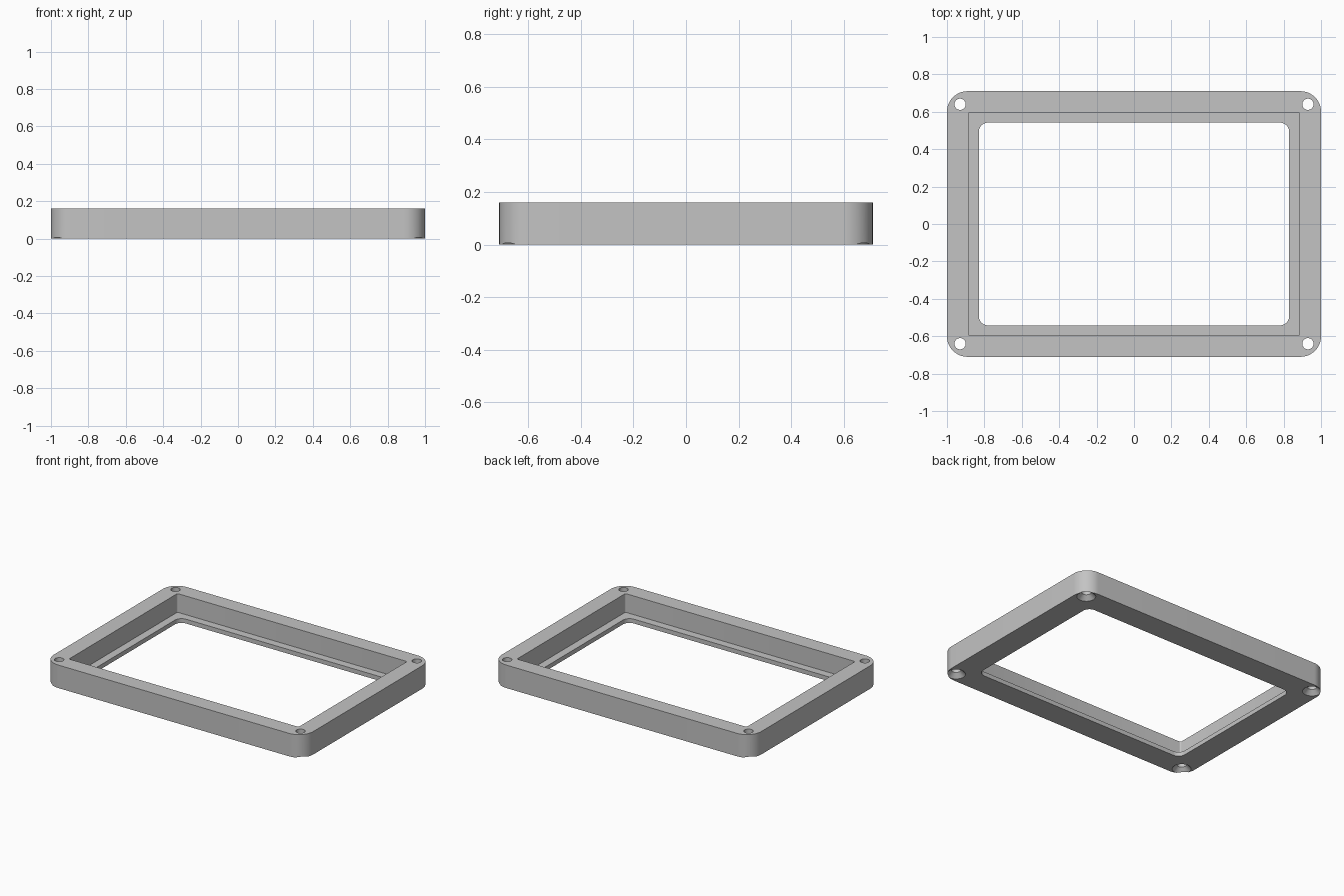
import bpy
import bmesh
from math import cos, sin, pi

if "Cube" in bpy.data.objects:
    bpy.data.objects.remove(bpy.data.objects["Cube"], do_unlink=True)

HALF_X, HALF_Y, HEIGHT = 1.0, 0.71, 0.16
LIP = 0.03

grey = bpy.data.materials.new("plain_grey")
grey.use_nodes = True
colour = (0.55, 0.55, 0.55, 1)
grey.diffuse_color = colour
grey.node_tree.nodes["Principled BSDF"].inputs["Base Color"].default_value = colour


def add_stack(bm, rings):
    """Close a solid through a stack of matching point rings."""
    loops = [[bm.verts.new(p) for p in ring] for ring in rings]
    n = len(loops[0])
    bm.faces.new(loops[0][::-1])
    bm.faces.new(loops[-1])
    for low, high in zip(loops, loops[1:]):
        for i in range(n):
            j = (i + 1) % n
            bm.faces.new((low[i], low[j], high[j], high[i]))


def make_object(name, bm):
    mesh = bpy.data.meshes.new(name)
    bm.to_mesh(mesh)
    bm.free()
    mesh.materials.append(grey)
    obj = bpy.data.objects.new(name, mesh)
    bpy.context.collection.objects.link(obj)
    return obj


def rounded_slab(name, hx, hy, radius, z0, z1, steps=16):
    outline = []
    for quarter, (sx, sy) in enumerate([(1, 1), (-1, 1), (-1, -1), (1, -1)]):
        for k in range(steps + 1):
            a = (quarter + k / steps) * pi / 2
            outline.append((sx * (hx - radius) + radius * cos(a),
                            sy * (hy - radius) + radius * sin(a)))
    bm = bmesh.new()
    add_stack(bm, [[(x, y, z) for x, y in outline] for z in (z0, z1)])
    return make_object(name, bm)


# Outer body with rounded corners
frame = rounded_slab("bezel_frame", HALF_X, HALF_Y, 0.11, 0, HEIGHT)

# Stepped recess and through window
pocket = rounded_slab("pocket_cutter", 0.885, 0.597, 0.01, LIP, HEIGHT + 0.1, 4)
window = rounded_slab("window_cutter", 0.83, 0.542, 0.05, -0.1, HEIGHT + 0.2, 10)

# Corner screw holes, countersunk from underneath
bm = bmesh.new()
profile = [(0.07, -0.01), (0.03, 0.03), (0.03, HEIGHT + 0.1)]
SIDES = 40
for sx in (-1, 1):
    for sy in (-1, 1):
        add_stack(bm, [[(sx * 0.93 + r * cos(2 * pi * i / SIDES),
                         sy * 0.64 + r * sin(2 * pi * i / SIDES), z)
                        for i in range(SIDES)] for r, z in profile])
holes = make_object("screw_hole_cutter", bm)

# Carve the frame, then discard the cutters
bpy.ops.object.select_all(action="DESELECT")
frame.select_set(True)
bpy.context.view_layer.objects.active = frame
for cutter in (pocket, window, holes):
    cutter.hide_render = True
    cut = frame.modifiers.new(cutter.name, "BOOLEAN")
    cut.operation = "DIFFERENCE"
    cut.solver = "EXACT"
    cut.object = cutter
    bpy.ops.object.modifier_apply(modifier=cut.name)
    bpy.data.objects.remove(cutter, do_unlink=True)

bpy.ops.object.shade_smooth_by_angle(angle=pi / 6)
